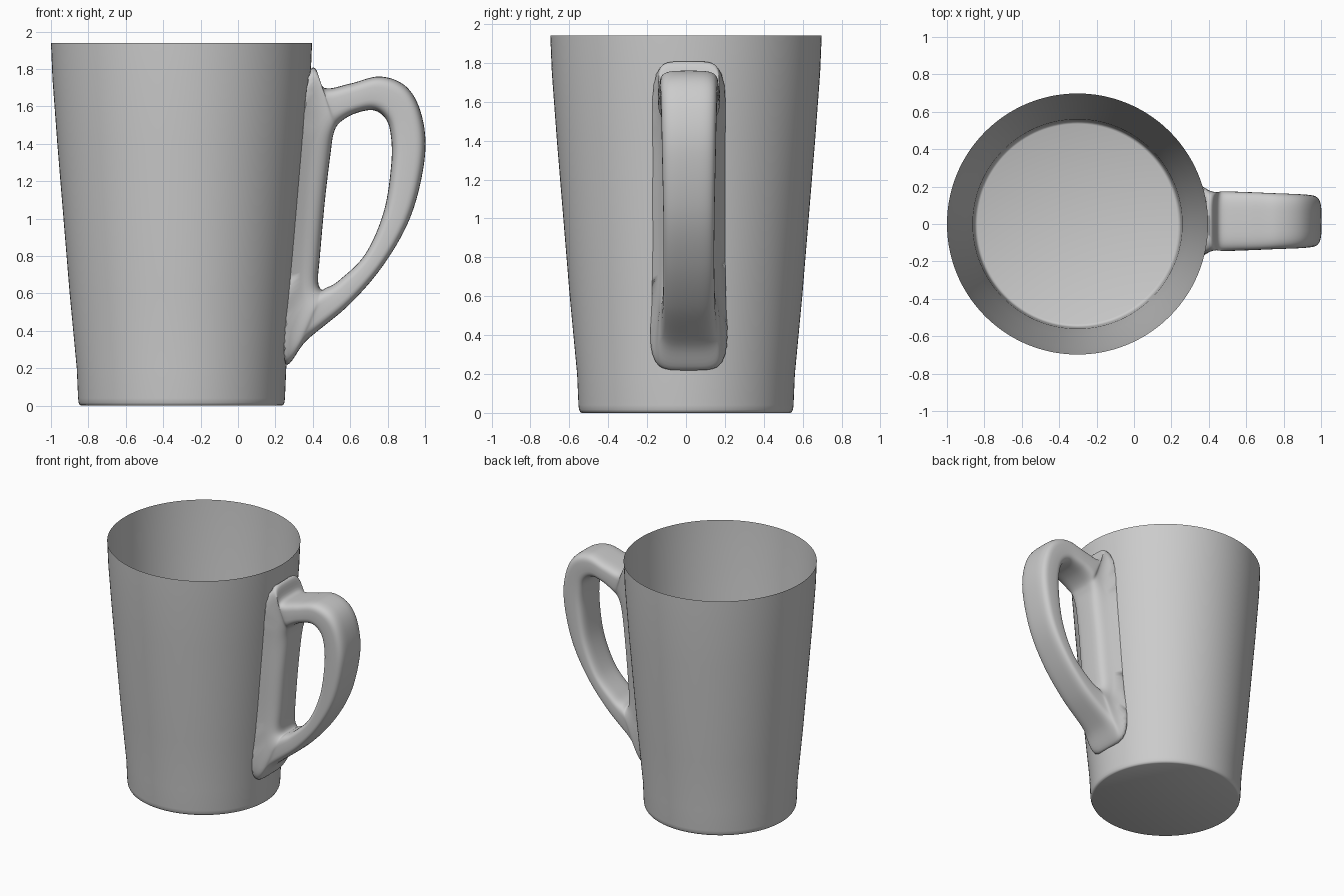
import bpy, bmesh, math
from mathutils import Vector

if "Cube" in bpy.data.objects:
    bpy.data.objects.remove(bpy.data.objects["Cube"])

CX = -0.302          # axis of the cup
HY = 0.015           # handle centre line
PROFILE = [(0.535, 0.0), (0.544, 0.004), (0.55, 0.016), (0.553, 0.04), (0.56, 0.2),
           (0.598, 0.6), (0.631, 1.0), (0.664, 1.4), (0.69, 1.75), (0.698, 1.94)]


def radius(z):
    for (r0, z0), (r1, z1) in zip(PROFILE, PROFILE[1:]):
        if z <= z1:
            return r0 + (r1 - r0) * max(0, z - z0) / (z1 - z0)
    return PROFILE[-1][0]


def finish(name, bm, recalc=True):
    if recalc:
        bmesh.ops.recalc_face_normals(bm, faces=bm.faces)
    me = bpy.data.meshes.new(name)
    bm.to_mesh(me)
    bm.free()
    ob = bpy.data.objects.new(name, me)
    bpy.context.collection.objects.link(ob)
    bpy.ops.object.select_all(action='DESELECT')
    bpy.context.view_layer.objects.active = ob
    ob.select_set(True)
    bpy.ops.object.shade_smooth_by_angle(angle=math.radians(50))
    return ob


# Cup: thin tapered shell with a flat floor
N = 128
bm = bmesh.new()
rings = [[bm.verts.new((CX + r * math.cos(2 * math.pi * i / N),
                        r * math.sin(2 * math.pi * i / N), z)) for i in range(N)]
         for r, z in PROFILE]
bm.faces.new(rings[0][::-1])
for a, b in zip(rings, rings[1:]):
    for i in range(N):
        j = (i + 1) % N
        bm.faces.new((a[i], a[j], b[j], b[i]))
finish("cup_body", bm, recalc=False)

# Handle: closed loop of stations (outer x, outer z, inner x, inner z, half width)
STATIONS = [
    (0.12, 0.80, 0.438, 0.80, 0.135), (0.15, 0.45, 0.428, 0.67, 0.14),
    (0.25, 0.22, 0.445, 0.622, 0.15), (0.37, 0.352, 0.475, 0.632, 0.14),
    (0.60, 0.545, 0.54, 0.67, 0.133), (0.79, 0.77, 0.68, 0.81, 0.13),
    (0.93, 1.03, 0.78, 1.04, 0.132), (1.0, 1.34, 0.82, 1.30, 0.138),
    (0.98, 1.56, 0.815, 1.46, 0.142), (0.90, 1.705, 0.785, 1.54, 0.146),
    (0.76, 1.76, 0.72, 1.58, 0.15), (0.60, 1.722, 0.62, 1.56, 0.155),
    (0.46, 1.70, 0.54, 1.51, 0.155), (0.385, 1.80, 0.51, 1.45, 0.14),
    (0.15, 1.45, 0.495, 1.35, 0.135), (0.12, 1.10, 0.465, 1.10, 0.135)]


def spline(k, t):
    n = len(STATIONS)
    p = [STATIONS[(k + d) % n] for d in (-1, 0, 1, 2)]
    return [0.5 * (2 * b + (c - a) * t + (2 * a - 5 * b + 4 * c - d) * t * t
                   + (3 * b - a - 3 * c + d) * t ** 3) for a, b, c, d in zip(*p)]


def rounded(v, e=0.5):
    return math.copysign(abs(v) ** e, v)


STEPS, M = 8, 48
bm = bmesh.new()
rings = []
for k in range(len(STATIONS)):
    for s in range(STEPS):
        ox, oz, ix, iz, hw = spline(k, s / STEPS)
        ring = []
        for m in range(M):
            a = 2 * math.pi * m / M
            u = 0.5 + 0.5 * rounded(math.cos(a))
            x, z = ix + (ox - ix) * u, iz + (oz - iz) * u
            y = hw * rounded(math.sin(a))
            # flare towards the cup, then rest the back on the cup wall
            d = max(0.0, math.hypot(x - CX, y) - radius(z))
            y = HY + y * (1 + 0.38 * math.exp(-d / 0.05))
            wall = CX + math.sqrt((radius(z) + 0.002) ** 2 - y * y)
            ring.append(bm.verts.new((max(x, wall), y, z)))
        rings.append(ring)
for a, b in zip(rings, rings[1:] + rings[:1]):
    for i in range(M):
        j = (i + 1) % M
        bm.faces.new((a[i], a[j], b[j], b[i]))
finish("handle", bm)
